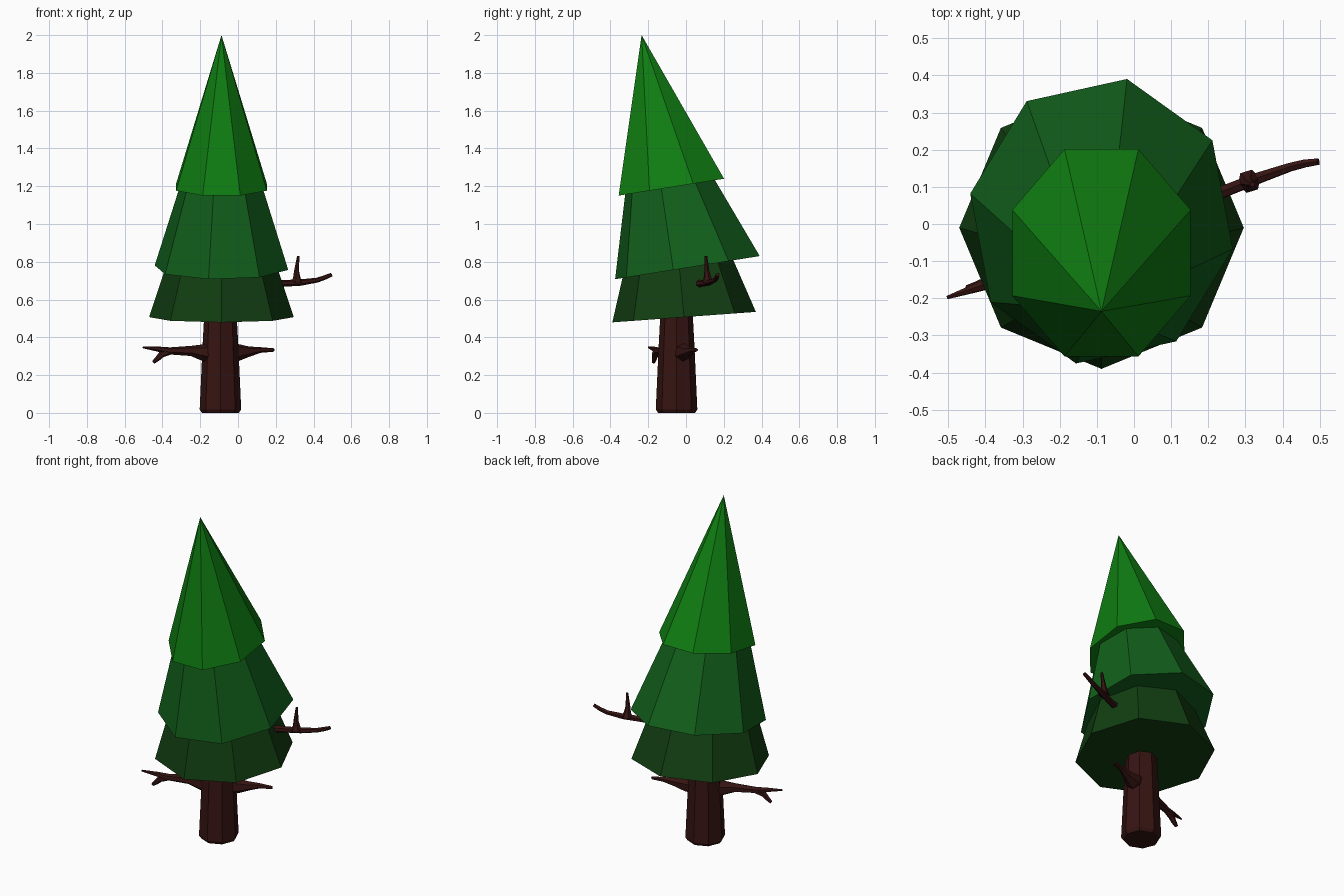
import bpy, bmesh
from math import cos, sin, radians, tau
from mathutils import Vector

if "Cube" in bpy.data.objects:
    bpy.data.objects.remove(bpy.data.objects["Cube"])


def material(name, rgb):
    m = bpy.data.materials.new(name)
    m.diffuse_color = (*rgb, 1)
    m.use_nodes = True
    m.node_tree.nodes["Principled BSDF"].inputs["Base Color"].default_value = m.diffuse_color
    return m


def skin(name, rings, mat):
    """Closed, flat-shaded surface through a list of equal-length rings."""
    bm = bmesh.new()
    loops = [[bm.verts.new(p) for p in ring] for ring in rings]
    n = len(loops[0])
    for a, b in zip(loops, loops[1:]):
        for i in range(n):
            j = (i + 1) % n
            bm.faces.new((a[i], a[j], b[j], b[i]))
    bm.faces.new(loops[0][::-1])
    bm.faces.new(loops[-1])
    bmesh.ops.remove_doubles(bm, verts=bm.verts, dist=1e-5)
    bmesh.ops.recalc_face_normals(bm, faces=bm.faces)
    me = bpy.data.meshes.new(name)
    bm.to_mesh(me)
    bm.free()
    me.materials.append(mat)
    ob = bpy.data.objects.new(name, me)
    bpy.context.collection.objects.link(ob)
    return ob


def tier(name, centre, rx, ry, turn, slope, apex, keep, mat):
    """Eight-sided leaning cone with a tilted base, cut off at fraction keep."""
    apex = Vector(apex)
    base = []
    for i in range(8):
        a = radians(turn) + tau * i / 8
        dy = ry * sin(a)
        base.append(Vector(centre) + Vector((rx * cos(a), dy, slope * dy)))
    skin(name, [base, [p.lerp(apex, keep) for p in base]], mat)


def branch(name, path, mat, sides=6):
    """Tapered tube; path entries are x, y, z, radius."""
    pts = [Vector(p[:3]) for p in path]
    rings = []
    for i, p in enumerate(pts):
        d = (pts[min(i + 1, len(pts) - 1)] - pts[max(i - 1, 0)]).normalized()
        u = d.cross(Vector((0.3, -0.9, 0.1))).normalized()
        v = d.cross(u)
        r = path[i][3]
        rings.append([p + r * (u * cos(tau * k / sides) + v * sin(tau * k / sides))
                      for k in range(sides)])
    skin(name, rings, mat)


bark = material("bark", (0.036, 0.007, 0.006))
light = material("light_green", (0.005, 0.21, 0.006))
middle = material("middle_green", (0.006, 0.115, 0.011))
dark = material("dark_green", (0.006, 0.048, 0.006))

# Foliage tiers
tier("lower_foliage", (-0.0875, -0.01, 0.507), 0.383, 0.38, 0, 0.073,
     (-0.0875, -0.12, 1.66), 0.45, dark)
tier("middle_foliage", (-0.0875, 0.0075, 0.769), 0.36, 0.39, 34, 0.16,
     (-0.0875, -0.235, 1.89), 0.48, middle)
tier("top_foliage", (-0.0875, -0.0775, 1.195), 0.26, 0.302, 22.5, 0.16,
     (-0.0875, -0.235, 2.0), 1, light)

# Trunk
profile = [(0.0, 0.098, -0.05), (0.018, 0.11, -0.05),
           (0.35, 0.095, -0.05), (0.72, 0.075, -0.05)]
skin("trunk", [[(-0.093 + r * cos(tau * i / 8), y + r * sin(tau * i / 8), z)
                for i in range(8)] for z, r, y in profile], bark)

# Left branch with its drooping twig
branch("left_branch", [(-0.12, -0.06, 0.315, 0.05), (-0.18, -0.085, 0.318, 0.046),
                       (-0.25, -0.11, 0.328, 0.027), (-0.36, -0.15, 0.328, 0.019),
                       (-0.42, -0.17, 0.337, 0.014), (-0.503, -0.198, 0.347, 0.005)], bark)
branch("left_twig", [(-0.36, -0.15, 0.325, 0.017), (-0.405, -0.163, 0.31, 0.018),
                     (-0.425, -0.168, 0.288, 0.014), (-0.448, -0.172, 0.268, 0.009)], bark)

# Short lower right branch
branch("right_stub", [(-0.06, -0.035, 0.32, 0.052), (0.0, -0.01, 0.32, 0.046),
                      (0.06, 0.012, 0.325, 0.027), (0.12, 0.035, 0.333, 0.015),
                      (0.19, 0.055, 0.333, 0.009)], bark)

# Upper right branch with its upright twig
branch("upper_branch", [(-0.05, -0.02, 0.68, 0.04), (0.1, 0.035, 0.68, 0.027),
                        (0.23, 0.083, 0.685, 0.018), (0.33, 0.122, 0.69, 0.017),
                        (0.42, 0.153, 0.703, 0.013), (0.46, 0.163, 0.717, 0.012),
                        (0.496, 0.168, 0.732, 0.01)], bark)
branch("upper_twig", [(0.31, 0.115, 0.69, 0.032), (0.311, 0.114, 0.715, 0.021),
                      (0.31, 0.11, 0.755, 0.013), (0.319, 0.106, 0.83, 0.007)], bark)
